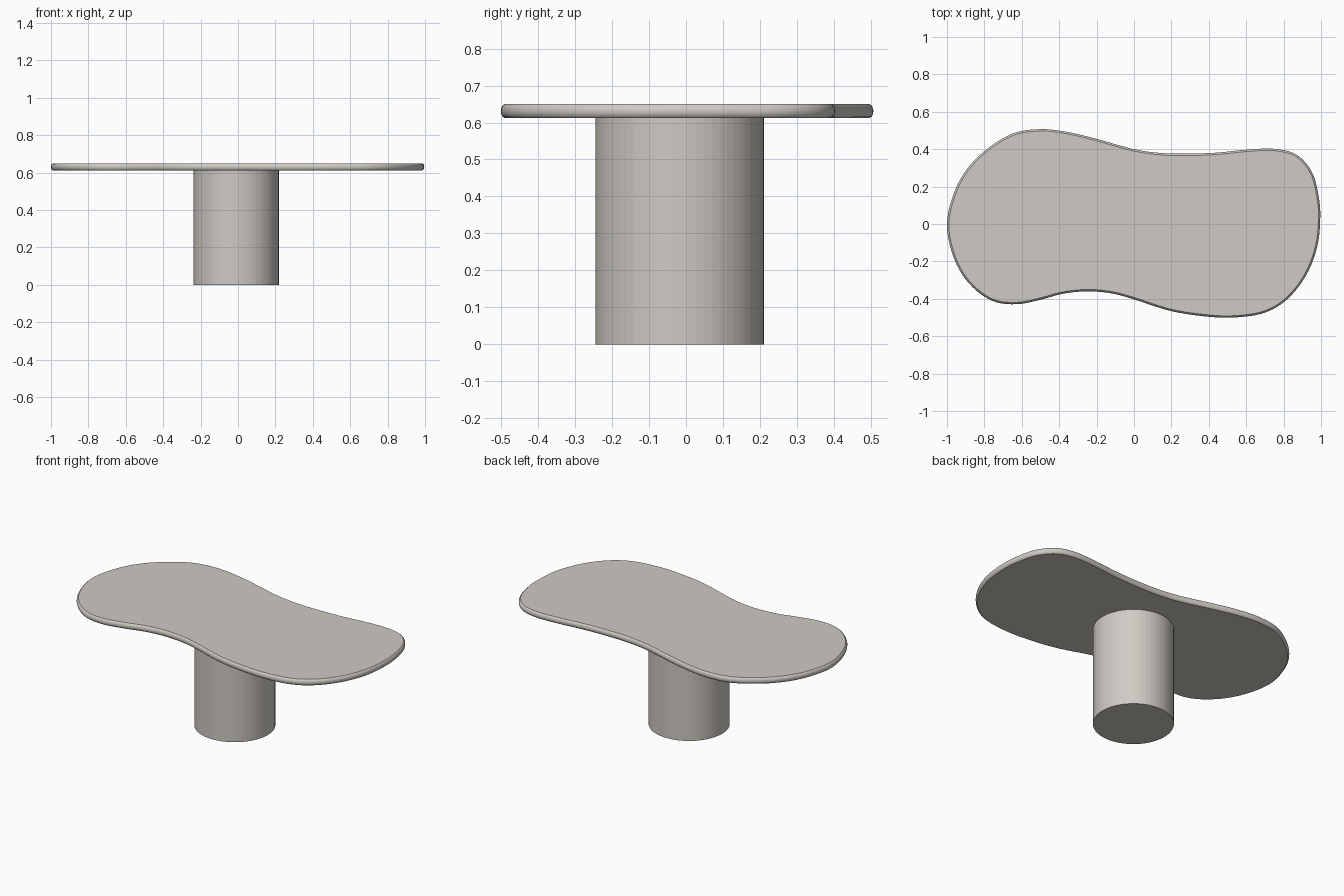
import bpy, bmesh, math
from mathutils import Vector

if "Cube" in bpy.data.objects:
    bpy.data.objects.remove(bpy.data.objects["Cube"])

mat = bpy.data.materials.new("warm_grey")
mat.diffuse_color = (0.62, 0.59, 0.55, 1)
mat.use_nodes = True
mat.node_tree.nodes["Principled BSDF"].inputs["Base Color"].default_value = mat.diffuse_color


def finish(bm, name):
    bmesh.ops.recalc_face_normals(bm, faces=bm.faces)
    me = bpy.data.meshes.new(name)
    bm.to_mesh(me)
    bm.free()
    me.materials.append(mat)
    ob = bpy.data.objects.new(name, me)
    bpy.context.collection.objects.link(ob)
    return ob


# Freeform outline of the top, counter-clockwise control points
ctrl = [Vector(p) for p in [
    (-1.0, -0.02), (-0.96, -0.19), (-0.88, -0.32), (-0.76, -0.41), (-0.63, -0.429),
    (-0.5, -0.405), (-0.38, -0.373), (-0.25, -0.36), (-0.12, -0.371), (0, -0.403),
    (0.2, -0.466), (0.4, -0.496), (0.55, -0.499), (0.7, -0.474), (0.82, -0.402),
    (0.92, -0.275), (0.98, -0.12), (0.996, 0.04), (0.985, 0.16), (0.95, 0.28),
    (0.87, 0.37), (0.75, 0.402), (0.6, 0.397), (0.45, 0.382), (0.3, 0.376),
    (0.15, 0.379), (0, 0.40), (-0.2, 0.455), (-0.35, 0.491), (-0.5, 0.507),
    (-0.65, 0.483), (-0.8, 0.39), (-0.91, 0.27), (-0.975, 0.13)]]


def smooth_loop(pts, steps):
    """Closed Catmull-Rom curve through the points."""
    out, n = [], len(pts)
    for i in range(n):
        a, b, c, d = (pts[(i + k) % n] for k in (-1, 0, 1, 2))
        for s in range(steps):
            t = s / steps
            out.append(0.5 * (2 * b + (c - a) * t + (2 * a - 5 * b + 4 * c - d) * t * t
                              + (3 * b - a - 3 * c + d) * t ** 3))
    return out


outline = smooth_loop(ctrl, 5)
n = len(outline)
normals = []
for i in range(n):
    d = (outline[(i + 1) % n] - outline[i - 1]).normalized()
    normals.append(Vector((d.y, -d.x)))

# Table top: stacked inset loops give the softened rim
profile = [(0.010, 0.612), (0.004, 0.617), (0.001, 0.624), (0.0, 0.631),
           (0.001, 0.638), (0.004, 0.645), (0.010, 0.65)]
bm = bmesh.new()
rings = [[bm.verts.new((*(p - q * inset), z)) for p, q in zip(outline, normals)]
         for inset, z in profile]
for lo, hi in zip(rings, rings[1:]):
    for i in range(n):
        j = (i + 1) % n
        bm.faces.new((lo[i], lo[j], hi[j], hi[i]))
bm.faces.new(rings[-1])
bm.faces.new(rings[0][::-1])
top = finish(bm, "table_top")
bpy.context.view_layer.objects.active = top
top.select_set(True)
bpy.ops.object.shade_smooth_by_angle(angle=math.radians(30))

# Round pedestal
bm = bmesh.new()
bmesh.ops.create_cone(bm, cap_ends=True, segments=64, radius1=0.228, radius2=0.228, depth=0.613)
bmesh.ops.translate(bm, verts=bm.verts, vec=(-0.01, -0.017, 0.3065))
finish(bm, "pedestal")
